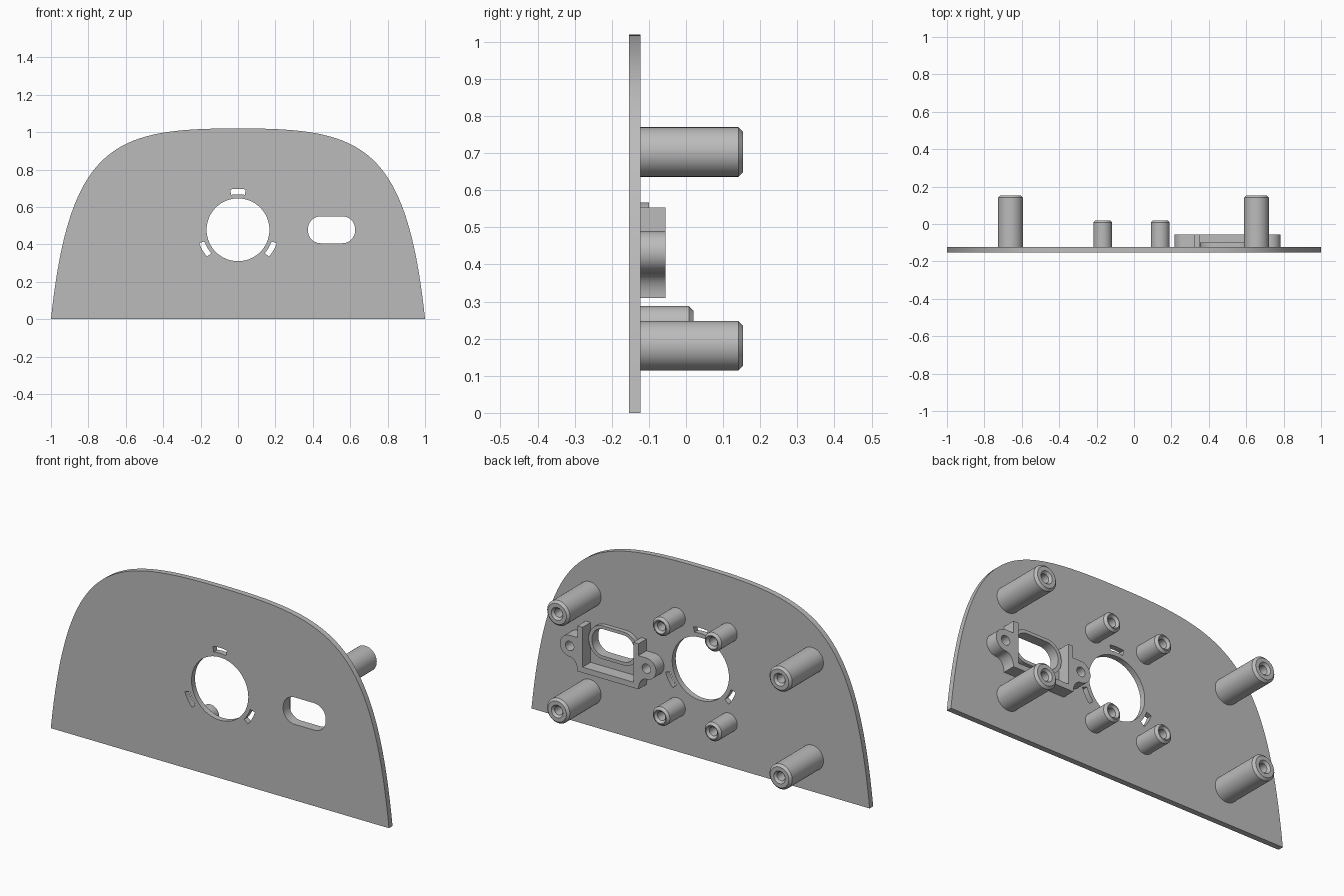
import bpy, bmesh
from math import sin, cos, pi, radians
from mathutils import Vector
from mathutils.geometry import interpolate_bezier

old = bpy.data.objects.get("Cube")
if old:
    bpy.data.objects.remove(old, do_unlink=True)

FRONT, BACK = -0.153, -0.123      # faces of the panel
MID_Z = 0.478                     # height of the openings

grey = bpy.data.materials.new("plain grey")
grey.use_nodes = True
grey.diffuse_color = (0.5, 0.5, 0.5, 1)
grey.node_tree.nodes["Principled BSDF"].inputs["Base Color"].default_value = (0.5, 0.5, 0.5, 1)


def finish(name, bm):
    bmesh.ops.recalc_face_normals(bm, faces=bm.faces)
    mesh = bpy.data.meshes.new(name)
    bm.to_mesh(mesh)
    bm.free()
    mesh.materials.append(grey)
    obj = bpy.data.objects.new(name, mesh)
    bpy.context.collection.objects.link(obj)
    bpy.ops.object.select_all(action='DESELECT')
    obj.select_set(True)
    bpy.context.view_layer.objects.active = obj
    bpy.ops.object.shade_smooth_by_angle(angle=radians(30))
    return obj


def arc(cx, cz, rx, rz, start, end, steps):
    angles = [radians(start + (end - start) * i / steps) for i in range(steps + 1)]
    return [(cx + rx * cos(a), cz + rz * sin(a)) for a in angles]


def circle(cx, cz, r, steps=64):
    return arc(cx, cz, r, r, 0, 360, steps)[:-1]


def rounded_rect(cx, cz, w, h, r):
    pts = []
    for i, (sx, sz) in enumerate([(1, 1), (-1, 1), (-1, -1), (1, -1)]):
        pts += arc(cx + sx * (w - r), cz + sz * (h - r), r, r, 90 * i, 90 * i + 90, 10)
    return pts


def slab(name, loops, y0, y1):
    """Flat outline (first loop) with holes (other loops), thickened along y."""
    bm = bmesh.new()
    for loop in loops:
        verts = [bm.verts.new((x, y0, z)) for x, z in loop]
        for a, b in zip(verts, verts[1:] + verts[:1]):
            bm.edges.new((a, b))
    bmesh.ops.triangle_fill(bm, use_beauty=True, edges=bm.edges[:], normal=(0, -1, 0))
    out = bmesh.ops.extrude_face_region(bm, geom=bm.faces[:])
    moved = [g for g in out["geom"] if isinstance(g, bmesh.types.BMVert)]
    bmesh.ops.translate(bm, verts=moved, vec=(0, y1 - y0, 0))
    return finish(name, bm)


def post(name, x, z, r, tip):
    """Chamfered standoff with a countersunk blind screw hole."""
    c = 0.012
    profile = [(r, BACK - 0.005), (r, tip - c), (r - c, tip), (0.034, tip),
               (0.023, tip - c), (0.023, BACK + 0.02), (0, BACK + 0.02)]
    bm = bmesh.new()
    verts = [bm.verts.new((x + pr, y, z)) for pr, y in profile]
    edges = [bm.edges.new(pair) for pair in zip(verts, verts[1:])]
    bmesh.ops.spin(bm, geom=verts + edges, cent=(x, 0, z), axis=(0, 1, 0),
                   angle=2 * pi, steps=40)
    bmesh.ops.remove_doubles(bm, verts=bm.verts[:], dist=0.0001)
    finish(name, bm)


# Panel: domed outline with round opening, three arc slots and oval window
half = [(p.x, p.y) for p in interpolate_bezier(
    Vector((1, 0)), Vector((0.9, 0.95)), Vector((0.65, 1.02)), Vector((0, 1.02)), 40)]
dome = half + [(-x, z) for x, z in reversed(half[:-1])]
slots = [arc(0, MID_Z, 0.19, 0.19, a - 11, a + 11, 8) +
         arc(0, MID_Z, 0.219, 0.219, a + 11, a - 11, 8) for a in (90, 210, 330)]
window = rounded_rect(0.5, MID_Z, 0.126, 0.072, 0.068)
slab("panel", [dome, circle(0, MID_Z, 0.168), window] + slots, FRONT, BACK)

# Raised rim around the oval window
slab("window_rim", [rounded_rect(0.5, MID_Z, 0.146, 0.089, 0.085), window], BACK, -0.1)

# U-shaped bracket with a drilled ear on each side
EAR, EAR_Z, EAR_R = 0.227, 0.433, 0.057
side = [(0.18, 0.31)]
side += arc(EAR, 0.31, 0.047, 0.066, 180, 90, 10)[1:-1]
side += arc(EAR, EAR_Z, EAR_R, EAR_R, -90, 90, 24)
side += [(0.18, 0.49), (0.18, 0.553), (0.15, 0.553), (0.15, 0.34)]
bracket = [(0.5 + u, z) for u, z in side] + [(0.5 - u, z) for u, z in reversed(side)]
ear_holes = [circle(0.5 + s * EAR, EAR_Z, 0.025, 32) for s in (-1, 1)]
slab("bracket", [bracket] + ear_holes, BACK, -0.055)

# Standoffs: four tall outer ones and four short inner ones
for side_name, tall_x, short_x in (("left", 0.655, 0.14), ("right", -0.66, -0.167)):
    for level, tall_z, short_z in (("upper", 0.703, 0.718), ("lower", 0.181, 0.238)):
        post(f"tall_post_{level}_{side_name}", tall_x, tall_z, 0.067, 0.153)
        post(f"short_post_{level}_{side_name}", short_x, short_z, 0.05, 0.02)
